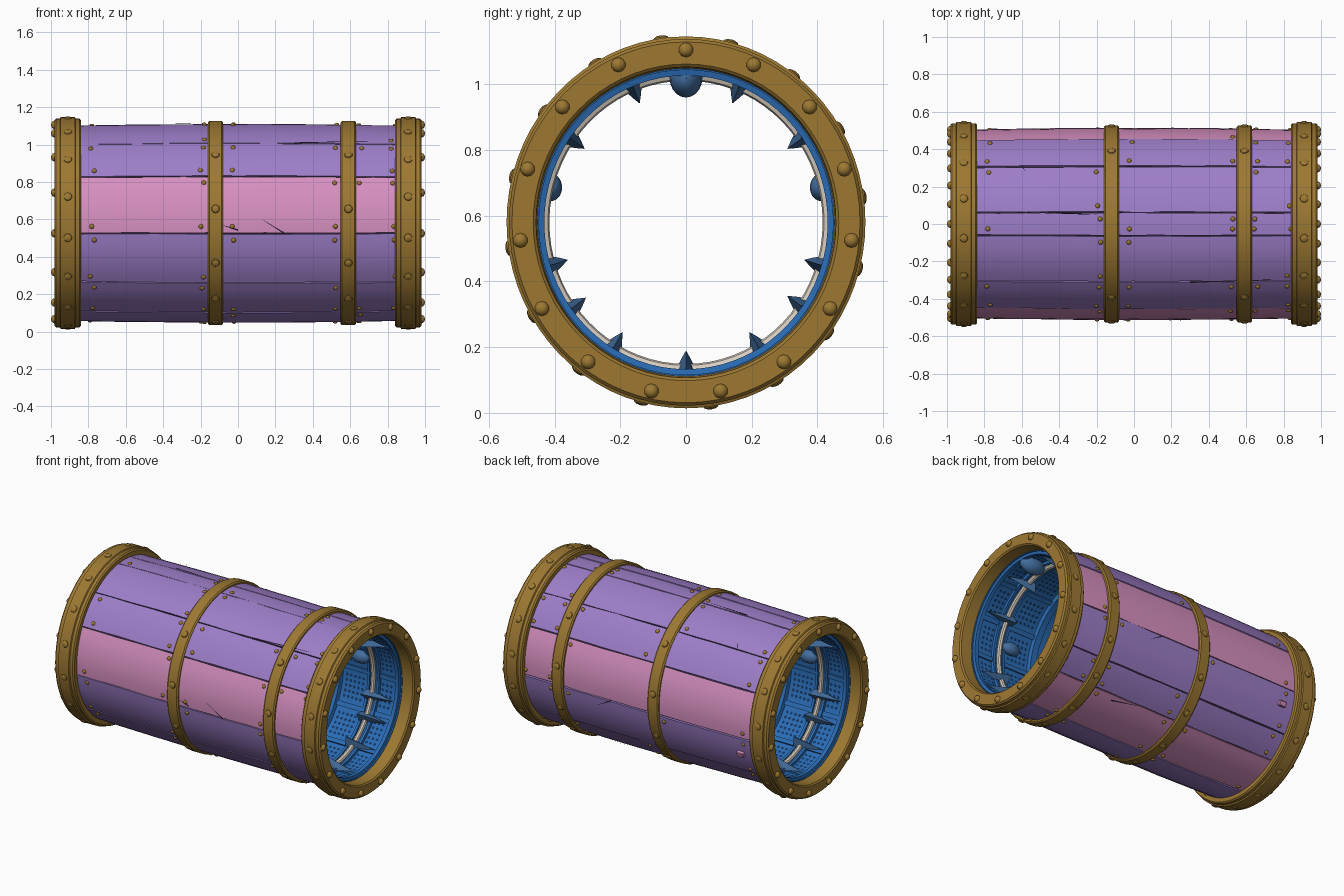
import bpy, bmesh, math, random
from mathutils import Vector, Matrix

random.seed(4)
cube = bpy.data.objects.get("Cube")
if cube:
    bpy.data.objects.remove(cube)

CZ, SQ = 0.58, 0.965   # axis height, slight sideways squash


def material(name, r, g, b):
    m = bpy.data.materials.new(name)
    m.use_nodes = True
    col = [c ** 2.2 for c in (r, g, b)] + [1]
    m.diffuse_color = col
    m.node_tree.nodes["Principled BSDF"].inputs["Base Color"].default_value = col
    return m


PURPLE = material("purple wood", 0.61, 0.49, 0.78)
PINK = material("pink wood", 0.84, 0.56, 0.75)
GOLD = material("aged brass", 0.61, 0.47, 0.21)
DARK = material("dark joint", 0.2, 0.15, 0.25)
BLUE = material("blue lining", 0.18, 0.42, 0.70)
NAVY = material("navy holes", 0.10, 0.23, 0.40)
STEEL = material("steel blue spikes", 0.27, 0.43, 0.62)
CREAM = material("cream cord", 0.84, 0.80, 0.75)


def place(x, r, deg):
    """Point on the tube: degrees rise from the front (-y) over the top."""
    a = math.radians(deg)
    return Vector((x, -SQ * r * math.cos(a), CZ + r * math.sin(a)))


def outward(deg):
    a = math.radians(deg)
    return Vector((0, -math.cos(a), math.sin(a)))


def finish(bm, name, mat, smooth=35):
    bmesh.ops.recalc_face_normals(bm, faces=bm.faces)
    me = bpy.data.meshes.new(name)
    bm.to_mesh(me)
    bm.free()
    me.materials.append(mat)
    ob = bpy.data.objects.new(name, me)
    bpy.context.collection.objects.link(ob)
    if smooth:
        bpy.ops.object.select_all(action='DESELECT')
        ob.select_set(True)
        bpy.context.view_layer.objects.active = ob
        bpy.ops.object.shade_smooth_by_angle(angle=math.radians(smooth))
    return ob


def ring(name, profile, mat, steps=72):
    """Revolve a closed (x, radius) profile round the tube axis."""
    bm = bmesh.new()
    rows = [[bm.verts.new(place(x, r, i * 360 / steps)) for x, r in profile] for i in range(steps)]
    n = len(profile)
    for i in range(steps):
        a, b = rows[i], rows[(i + 1) % steps]
        for j in range(n):
            k = (j + 1) % n
            bm.faces.new((a[j], a[k], b[k], b[j]))
    return finish(bm, name, mat)


def box_ring(name, x, half, r0, r1, mat, bev=0.008):
    return ring(name, [(x - half, r0), (x - half, r1 - bev), (x - half + bev, r1),
                       (x + half - bev, r1), (x + half, r1 - bev), (x + half, r0)], mat)


def dome(bm, pos, normal, size, height):
    """Rounded rivet head standing along the normal."""
    rot = normal.to_track_quat('Z', 'Y').to_matrix().to_4x4()
    mat = Matrix.Translation(pos) @ rot @ Matrix.Diagonal((size, size, height, 1))
    bmesh.ops.create_uvsphere(bm, u_segments=10, v_segments=6, radius=1, matrix=mat)


def strip(bm, x0, d0, x1, d1, w, r):
    """Thin painted crack lying on the planks, tapering to its end."""
    rows = []
    for i in range(5):
        t = i / 4
        x, d = x0 + (x1 - x0) * t, d0 + (d1 - d0) * t
        h = w * (1 - t) * 60 + 0.06
        rows.append([bm.verts.new(place(x, r, d - h)), bm.verts.new(place(x, r, d + h))])
    for a, b in zip(rows, rows[1:]):
        bm.faces.new((a[0], a[1], b[1], b[0]))


# Planks: edge angles round the tube; the pink ones by index
EDGES = [-6, 28, 53, 83, 97, 127, 152, 186, 216, 236, 270, 296, 323, 354]
PINKS = (0, 6, 9)


def bulge(x):
    return 0.533 - 0.012 * x * x


ring("dark_core", [(-0.86, 0.49), (-0.86, 0.512), (0, 0.523), (0.86, 0.512), (0.86, 0.49)], DARK)
nails = bmesh.new()
for k, (a0, a1) in enumerate(zip(EDGES, EDGES[1:])):
    bm = bmesh.new()
    lift = random.uniform(-0.003, 0.003)
    rows = []
    for i in range(13):
        x = -0.87 + 1.74 * i / 12
        lo = a0 + random.uniform(0.1, 0.55)
        hi = a1 - random.uniform(0.1, 0.55)
        r = bulge(x) + lift + random.uniform(-0.001, 0.001)
        n = max(3, round((a1 - a0) / 5))
        row = [place(x, 0.505, lo)]
        row += [place(x, r, lo + (hi - lo) * j / n) for j in range(n + 1)]
        row.append(place(x, 0.505, hi))
        rows.append([bm.verts.new(p) for p in row])
    for a, b in zip(rows, rows[1:]):
        for j in range(len(a) - 1):
            bm.faces.new((a[j], a[j + 1], b[j + 1], b[j]))
    finish(bm, "plank_%d" % (k + 1), PINK if k in PINKS else PURPLE)
    for x in (-0.78, -0.19, -0.02, 0.52, 0.65, 0.83):
        for d in (a0 + 4, a1 - 4):
            if random.random() < 0.55:
                x2 = x + random.uniform(-0.012, 0.012)
                dome(nails, place(x2, bulge(x) + lift, d), outward(d), 0.013, 0.009)
finish(nails, "plank_nails", GOLD)

# Cracks in the planks
bm = bmesh.new()
for c in ((0.25, -6, 0.13, 2), (0.0, -4, -0.09, -1), (-0.6, 127, -0.58, 123),
          (0.2, 186, 0.3, 192), (0.4, 240, 0.2, 236), (-0.5, 97, -0.2, 95.5), (0.3, 53, 0.75, 55)):
    strip(bm, *c, 0.008, 0.5365)
finish(bm, "plank_cracks", DARK, 0)

# Small pink peg on the back
bm = bmesh.new()
bmesh.ops.create_cube(bm, size=1, matrix=Matrix.Translation(place(-0.75, 0.535, 198))
                      @ Matrix.Rotation(math.radians(-18), 4, 'X') @ Matrix.Diagonal((0.05, 0.03, 0.035, 1)))
bmesh.ops.bevel(bm, geom=bm.edges[:], offset=0.004, segments=1, affect='EDGES')
finish(bm, "back_peg", PINK)

# Brass bands with rivets
for label, x in (("middle", -0.12), ("side", 0.59)):
    box_ring(label + "_band", x, 0.041, 0.5, 0.546, GOLD)
    bm = bmesh.new()
    for d in (42, 8, -23, -48, -76):
        for e in (d, 180 - d):
            dome(bm, place(x, 0.545, e), outward(e), 0.023, 0.012)
    finish(bm, label + "_band_rivets", GOLD)

# Lining tube
ring("lining", [(-0.9, 0.464), (0.9, 0.464), (0.9, 0.49), (-0.9, 0.49)], BLUE)

SPIKES = (35, -17, -36, -59, -90, 215, 197, 239, 145, 68, 112)
for s, side in ((1, "left"), (-1, "right")):
    # End collar
    prof = [(0.84, 0.5), (0.84, 0.55), (0.848, 0.558), (0.868, 0.558), (0.872, 0.566),
            (0.948, 0.566), (0.952, 0.558), (0.972, 0.558), (0.982, 0.549), (0.982, 0.482),
            (0.974, 0.473), (0.89, 0.468), (0.89, 0.5)]
    ring(side + "_collar", [(s * x, r) for x, r in prof], GOLD)
    bm = bmesh.new()
    for i in range(15):
        d = 90 + 24 * i
        dome(bm, place(s * 0.98, 0.525, d), Vector((s, 0, 0)), 0.023, 0.02)
    for i in range(16):
        d = 82 + 22.5 * i
        dome(bm, place(s * 0.91, 0.563, d), outward(d), 0.024, 0.012)
    finish(bm, side + "_collar_rivets", GOLD)

    # Raised lining rings and the cord
    for j, (x, half, r) in enumerate(((0.875, 0.018, 0.447), (0.735, 0.012, 0.447),
                                      (0.665, 0.012, 0.447), (0.44, 0.03, 0.44), (0.15, 0.03, 0.445))):
        ring("%s_lining_ring_%d" % (side, j + 1),
             [(s * (x - half), 0.47), (s * (x - half * 0.7), r), (s * (x + half * 0.7), r),
              (s * (x + half), 0.47)], BLUE)
    cord = [(s * 0.70 + 0.016 * math.cos(a), 0.447 + 0.016 * math.sin(a))
            for a in [i * math.tau / 8 for i in range(8)]]
    ring(side + "_cord", cord, CREAM)

    # Perforated panels
    bm = bmesh.new()
    for p in range(12):
        for c in range(5):
            d = p * 30 + 15 + (c - 2) * 4.2
            for x in (0.50, 0.53, 0.56, 0.59, 0.62, 0.765, 0.795, 0.825):
                rot = outward(d).to_track_quat('Z', 'Y').to_matrix().to_4x4()
                bmesh.ops.create_circle(bm, cap_ends=True, segments=8, radius=0.01,
                                        matrix=Matrix.Translation(place(s * x, 0.461, d)) @ rot)
    finish(bm, side + "_panel_holes", NAVY, 0)
    bm = bmesh.new()
    for p in range(12):
        rot = outward(p * 30).to_track_quat('Z', 'X').to_matrix().to_4x4()
        bmesh.ops.create_cube(bm, size=1, matrix=Matrix.Translation(place(s * 0.65, 0.462, p * 30))
                              @ Matrix.Rotation(math.radians(90 - p * 30), 4, 'X')
                              @ Matrix.Diagonal((0.42, 0.03, 0.016, 1)))
    finish(bm, side + "_panel_ribs", BLUE)

    # Spikes lying on the lining, pointing to the opening
    bm = bmesh.new()
    for d in SPIKES:
        base = place(s * 0.64, 0.455, d)
        tip = bm.verts.new(place(s * 0.86, 0.445, d))
        foot = []
        for w, h in ((-4.5, 0.46), (-2, 0.415), (0, 0.39), (2, 0.415), (4.5, 0.46)):
            foot.append(bm.verts.new(place(s * 0.66, h, d + w)))
        for a, b in zip(foot, foot[1:] + foot[:1]):
            bm.faces.new((a, b, tip))
        bm.faces.new(foot)
    finish(bm, side + "_spikes", STEEL, 50)

    # Rounded knobs at the top and sides
    bm = bmesh.new()
    for d, w, x in ((90, 0.05, 0.8), (14, 0.035, 0.62), (166, 0.035, 0.62)):
        bmesh.ops.create_uvsphere(bm, u_segments=16, v_segments=10, radius=1,
                                  matrix=Matrix.Translation(place(s * x, 0.44, d))
                                  @ Matrix.Diagonal((w * 1.8, w, w * 1.2, 1)))
    finish(bm, side + "_knobs", STEEL)
